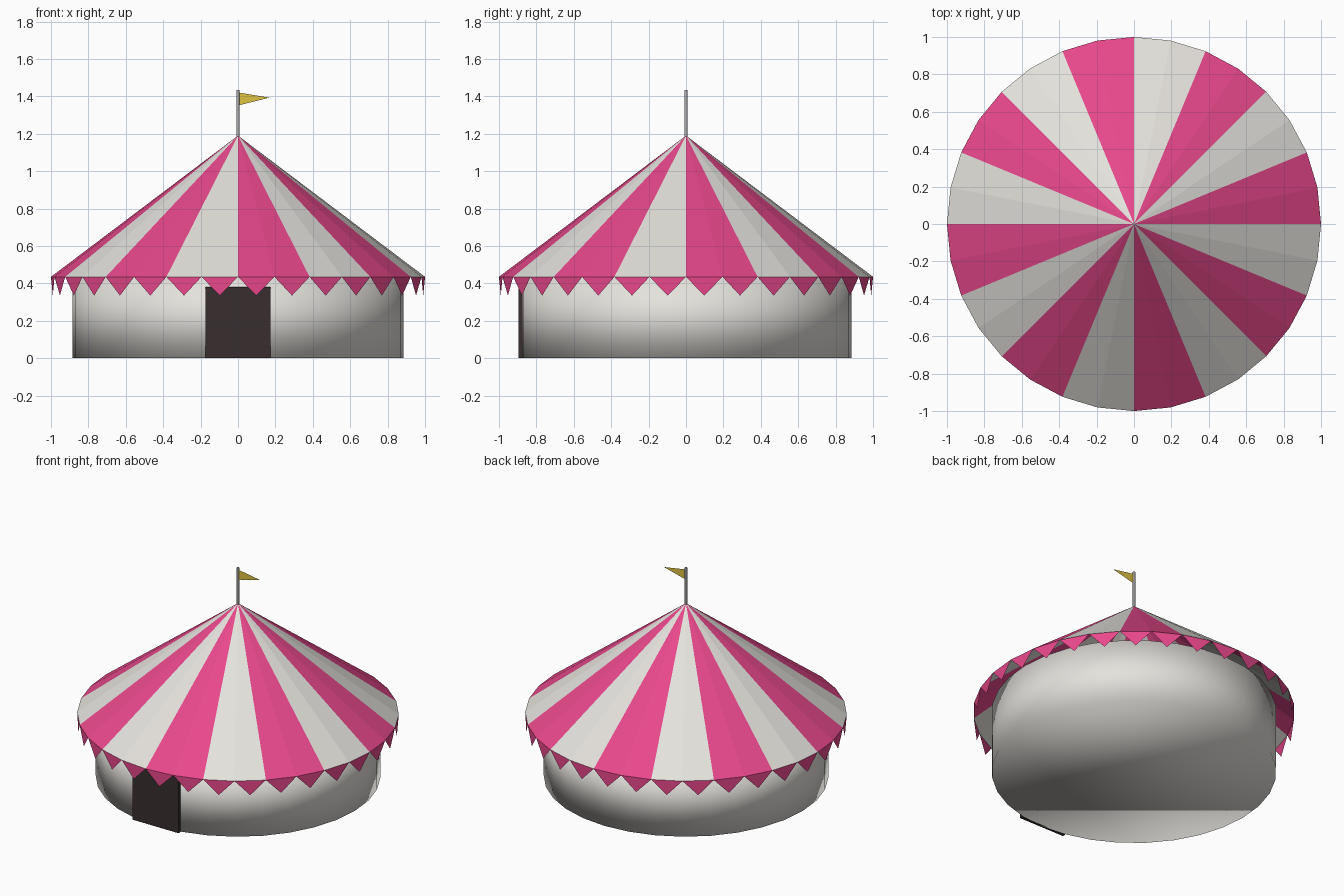
import bpy, bmesh, math

if "Cube" in bpy.data.objects:
    bpy.data.objects.remove(bpy.data.objects["Cube"])

SEG = 32            # sides of the roof and wall
RIM_Z, APEX_Z = 0.435, 1.19


def material(name, rgb):
    m = bpy.data.materials.new(name)
    m.diffuse_color = (*rgb, 1.0)
    m.use_nodes = True
    m.node_tree.nodes["Principled BSDF"].inputs["Base Color"].default_value = m.diffuse_color
    return m


canvas = material("canvas white", (0.78, 0.76, 0.72))
pink = material("pink", (0.87, 0.07, 0.28))
dark = material("dark doorway", (0.038, 0.026, 0.028))
metal = material("pole grey", (0.45, 0.45, 0.46))
gold = material("flag gold", (0.74, 0.54, 0.055))


def finish(name, bm, mats, smooth=False):
    mesh = bpy.data.meshes.new(name)
    for f in bm.faces:
        f.smooth = smooth
    bm.to_mesh(mesh)
    bm.free()
    for m in mats:
        mesh.materials.append(m)
    ob = bpy.data.objects.new(name, mesh)
    bpy.context.collection.objects.link(ob)
    return ob


def ring_point(i, r, z):
    a = 2 * math.pi * i / SEG
    return (r * math.cos(a), r * math.sin(a), z)


def cylinder(name, r, z0, z1, sides, mat):
    bm = bmesh.new()
    bmesh.ops.create_cone(bm, cap_ends=True, segments=sides,
                          radius1=r, radius2=r, depth=z1 - z0)
    bmesh.ops.translate(bm, verts=bm.verts, vec=(0, 0, (z0 + z1) / 2))
    return finish(name, bm, [mat], smooth=True)


# round canvas wall, softly shaded over its edges
cylinder("wall", 0.885, 0, RIM_Z, SEG, canvas)

# striped roof: open cone, two facets to each stripe
bm = bmesh.new()
apex = bm.verts.new((0, 0, APEX_Z))
rim = [bm.verts.new(ring_point(i, 1, RIM_Z)) for i in range(SEG)]
for i in range(SEG):
    face = bm.faces.new((rim[i], rim[(i + 1) % SEG], apex))
    face.material_index = (i // 2) % 2
finish("roof", bm, [pink, canvas])

# pointed pennants hanging from the rim
bm = bmesh.new()
for i in range(SEG):
    bm.faces.new([bm.verts.new(p) for p in (
        ring_point(i, 1, RIM_Z),
        ring_point(i + 0.5, 0.995, RIM_Z - 0.1),
        ring_point(i + 1, 1, RIM_Z))])
finish("rim_pennants", bm, [pink])

# doorway panel
bm = bmesh.new()
bmesh.ops.create_cube(bm, size=1)
bmesh.ops.scale(bm, verts=bm.verts, vec=(0.35, 0.02, 0.38))
bmesh.ops.translate(bm, verts=bm.verts, vec=(0, -0.885, 0.19))
finish("doorway", bm, [dark])

# flag pole
pole = cylinder("flag_pole", 0.008, 1.16, 1.435, 8, metal)
bpy.context.view_layer.objects.active = pole
pole.select_set(True)
bpy.ops.object.shade_smooth_by_angle(angle=math.radians(50))

# triangular flag
bm = bmesh.new()
bm.faces.new([bm.verts.new(p) for p in (
    (0.005, 0, 1.352), (0.168, 0, 1.393), (0.005, 0, 1.42))])
finish("flag", bm, [gold])
